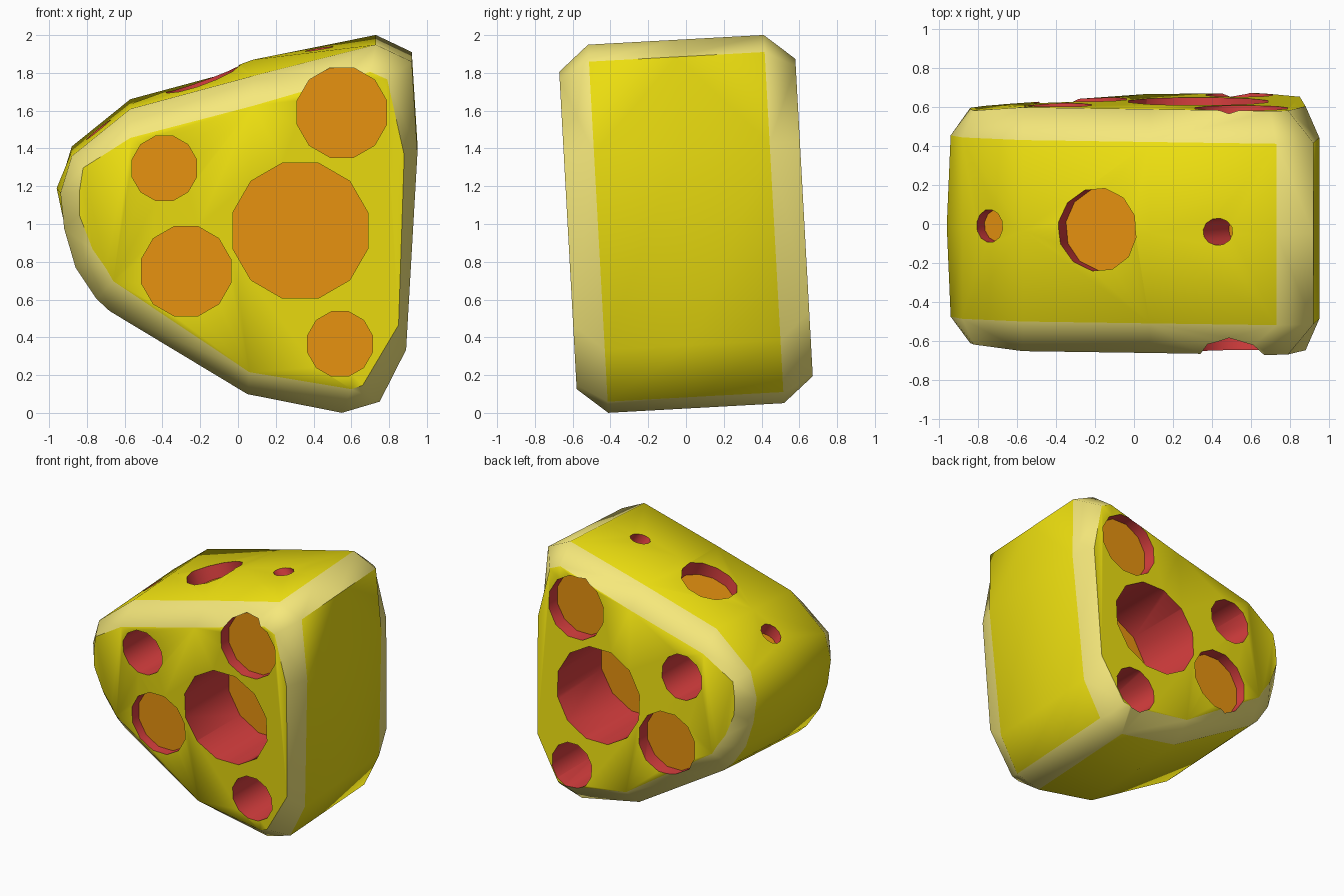
import bpy, bmesh, math
from mathutils import Vector, Matrix

if "Cube" in bpy.data.objects:
    bpy.data.objects.remove(bpy.data.objects["Cube"])

TILT = 0.055
YELLOW, PALE, RED, ORANGE = range(4)


def material(name, rgb):
    m = bpy.data.materials.new(name)
    m.diffuse_color = (*rgb, 1)
    m.use_nodes = True
    m.node_tree.nodes["Principled BSDF"].inputs["Base Color"].default_value = m.diffuse_color
    return m


MATS = [material("cheese_yellow", (0.85, 0.74, 0.005)),
        material("edge_pale", (0.92, 0.81, 0.2)),
        material("hole_wall_red", (0.7, 0.05, 0.05)),
        material("hole_floor_orange", (0.8, 0.29, 0.005))]


def make_object(name, bm):
    bmesh.ops.recalc_face_normals(bm, faces=bm.faces[:])
    me = bpy.data.meshes.new(name)
    bm.to_mesh(me)
    bm.free()
    for m in MATS:
        me.materials.append(m)
    ob = bpy.data.objects.new(name, me)
    bpy.context.collection.objects.link(ob)
    return ob


# Wedge outline: rim x, z and matching inset face x, z
OUTLINE = [
    (-0.94, 1.19, -0.84, 1.20), (-0.88, 1.385, -0.82, 1.33),
    (-0.57, 1.635, -0.57, 1.49), (0.08, 1.81, 0.08, 1.66),
    (0.73, 1.975, 0.70, 1.84), (0.92, 1.885, 0.79, 1.80),
    (0.95, 1.40, 0.88, 1.40), (0.89, 0.36, 0.85, 0.50),
    (0.75, 0.085, 0.66, 0.18), (0.55, 0.026, 0.60, 0.16),
    (0.05, 0.125, 0.06, 0.25), (-0.68, 0.565, -0.66, 0.73),
    (-0.75, 0.63, -0.70, 0.80), (-0.86, 0.795, -0.77, 0.90),
    (-0.92, 1.00, -0.84, 1.08)]


def ring(bm, pts):
    return [bm.verts.new((x, y - TILT * (z - 1), z + TILT * y)) for x, y, z in pts]


# Wedge body: face, rim, bulged middle, rim, face
bm = bmesh.new()
face_y = lambda x: 0.625 if x > -0.6 else 0.60
mid = [(r[0], 0, r[1]) for r in OUTLINE]
mid[0] = (-0.96, 0, 1.19)
mid[3] = (0.08, 0, 1.87)
rings = [
    ring(bm, [(r[2], -face_y(r[2]), r[3]) for r in OUTLINE]),
    ring(bm, [(r[0], -0.465, r[1]) for r in OUTLINE]),
    ring(bm, mid),
    ring(bm, [(r[0], 0.465, r[1]) for r in OUTLINE]),
    ring(bm, [(r[2], face_y(r[2]), r[3]) for r in OUTLINE])]
n = len(OUTLINE)
for k in range(4):
    for i in range(n):
        j = (i + 1) % n
        f = bm.faces.new((rings[k][i], rings[k][j], rings[k + 1][j], rings[k + 1][i]))
        # pale bevels around both faces and along two corners
        f.material_index = PALE if k in (0, 3) or i in (4, 8) else YELLOW
bm.faces.new(rings[0])
bm.faces.new(rings[4])
bmesh.ops.triangulate(bm, faces=bm.faces[:])
cheese = make_object("cheese_wedge", bm)


# Hole cutters: red walls, orange floors
def drill(bm, mouth, direction, radius, depth, lead=0.2):
    d = Vector(direction).normalized()
    length = depth + lead
    centre = Vector(mouth) + d * (length / 2 - lead)
    mat = (Matrix.Translation(centre) @ d.to_track_quat('Z', 'Y').to_matrix().to_4x4()
           @ Matrix.Rotation(math.radians(15), 4, 'Z'))
    vs = bmesh.ops.create_cone(bm, cap_ends=True, segments=12, radius1=radius,
                               radius2=radius, depth=length, matrix=mat)['verts']
    for f in {f for v in vs for f in v.link_faces}:
        f.material_index = ORANGE if len(f.verts) > 4 else RED


bm = bmesh.new()
for x, z, r, depth in [(0.33, 0.965, 0.37, 0.55), (0.55, 1.59, 0.245, 0.1),
                       (-0.275, 0.75, 0.245, 0.1), (-0.39, 1.295, 0.177, 0.55),
                       (0.54, 0.365, 0.177, 0.55)]:
    for s in (-1, 1):
        drill(bm, (x, s * 0.625 - TILT * (z - 1), z), (0, -s, 0), r, depth)
drill(bm, (-0.19, -0.03, 1.772), (0.34, 0.03, -0.94), 0.215, 0.12)
drill(bm, (-0.74, -0.01, 1.498), (0.5, 0.03, -0.85), 0.085, 0.09)
drill(bm, (0.43, -0.04, 1.927), (0.55, 0.05, -0.8), 0.07, 0.2)
cutter = make_object("hole_cutter", bm)
cutter.hide_render = True

# Cut the holes and smooth the soft edges
mod = cheese.modifiers.new("holes", 'BOOLEAN')
mod.operation = 'DIFFERENCE'
mod.solver = 'EXACT'
mod.object = cutter
bpy.context.view_layer.objects.active = cheese
bpy.ops.object.select_all(action='DESELECT')
cheese.select_set(True)
bpy.ops.object.modifier_apply(modifier=mod.name)
bpy.data.objects.remove(cutter)
bpy.ops.object.shade_smooth_by_angle(angle=math.radians(50))
